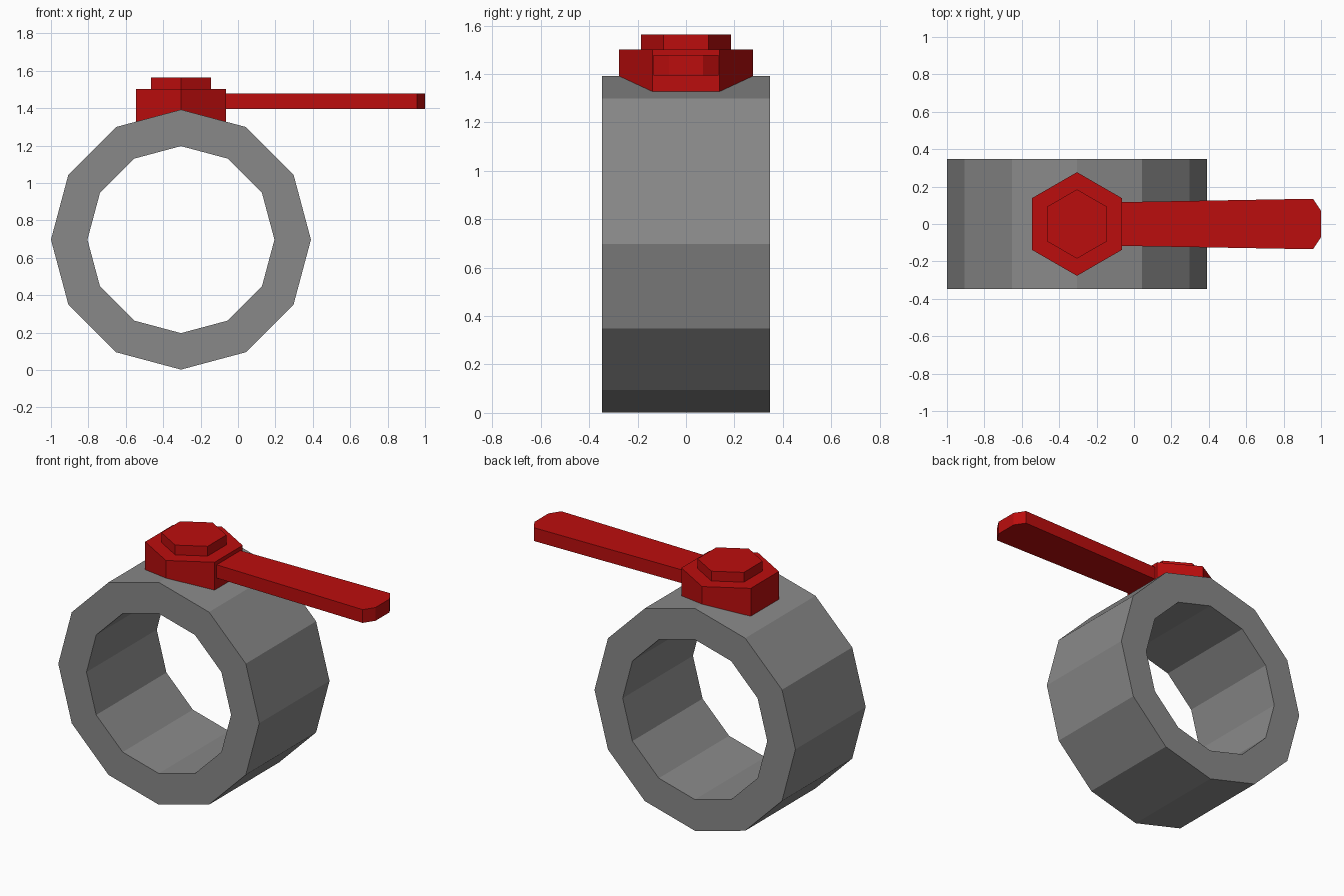
import bpy
import bmesh
from math import cos, sin, pi

cube = bpy.data.objects.get("Cube")
if cube:
    bpy.data.objects.remove(cube, do_unlink=True)

AXIS_X = -0.305      # pipe and nut centre line
PIPE_Z = 0.697


def material(name, rgb):
    m = bpy.data.materials.new(name)
    m.use_nodes = True
    colour = (*rgb, 1.0)
    m.diffuse_color = colour
    m.node_tree.nodes["Principled BSDF"].inputs["Base Color"].default_value = colour
    return m


def finish(name, bm, mat):
    bmesh.ops.recalc_face_normals(bm, faces=bm.faces[:])
    mesh = bpy.data.meshes.new(name)
    bm.to_mesh(mesh)
    bm.free()
    mesh.materials.append(mat)
    ob = bpy.data.objects.new(name, mesh)
    bpy.context.collection.objects.link(ob)
    return ob


def polygon(sides, radius):
    """Regular polygon with one corner pointing up."""
    return [(radius * sin(2 * pi * i / sides), radius * cos(2 * pi * i / sides))
            for i in range(sides)]


def prism(name, outline, z0, z1, mat):
    """Extrude a plan outline vertically."""
    bm = bmesh.new()
    low = [bm.verts.new((x, y, z0)) for x, y in outline]
    high = [bm.verts.new((x, y, z1)) for x, y in outline]
    bm.faces.new(low[::-1])
    bm.faces.new(high)
    for i in range(len(outline)):
        j = (i + 1) % len(outline)
        bm.faces.new((low[i], low[j], high[j], high[i]))
    return finish(name, bm, mat)


def tube(name, sides, outer, inner, half, mat):
    """Faceted tube along y."""
    bm = bmesh.new()
    loops = [[bm.verts.new((AXIS_X + x, y, PIPE_Z + z)) for x, z in polygon(sides, r)]
             for r, y in ((outer, -half), (outer, half), (inner, half), (inner, -half))]
    for k in range(4):
        a, b = loops[k], loops[(k + 1) % 4]
        for i in range(sides):
            j = (i + 1) % sides
            bm.faces.new((a[i], a[j], b[j], b[i]))
    return finish(name, bm, mat)


grey = material("pipe grey", (0.25, 0.25, 0.25))
red = material("valve red", (0.5, 0.004, 0.004))

# Pipe section
tube("pipe", 12, 0.695, 0.5, 0.347, grey)

# Hexagonal nut sunk into the pipe, with a smaller cap
for name, radius, z0, z1 in (("nut", 0.277, 1.29, 1.502), ("nut_cap", 0.185, 1.49, 1.563)):
    prism(name, [(AXIS_X + x, y) for x, y in polygon(6, radius)], z0, z1, red)

# Lever handle, widening slightly to a chamfered tip
side = [(-0.2, 0.115), (-0.065, 0.117), (0.957, 0.135), (1.0, 0.07)]
prism("handle", [(x, -y) for x, y in side] + side[::-1], 1.395, 1.478, red)
